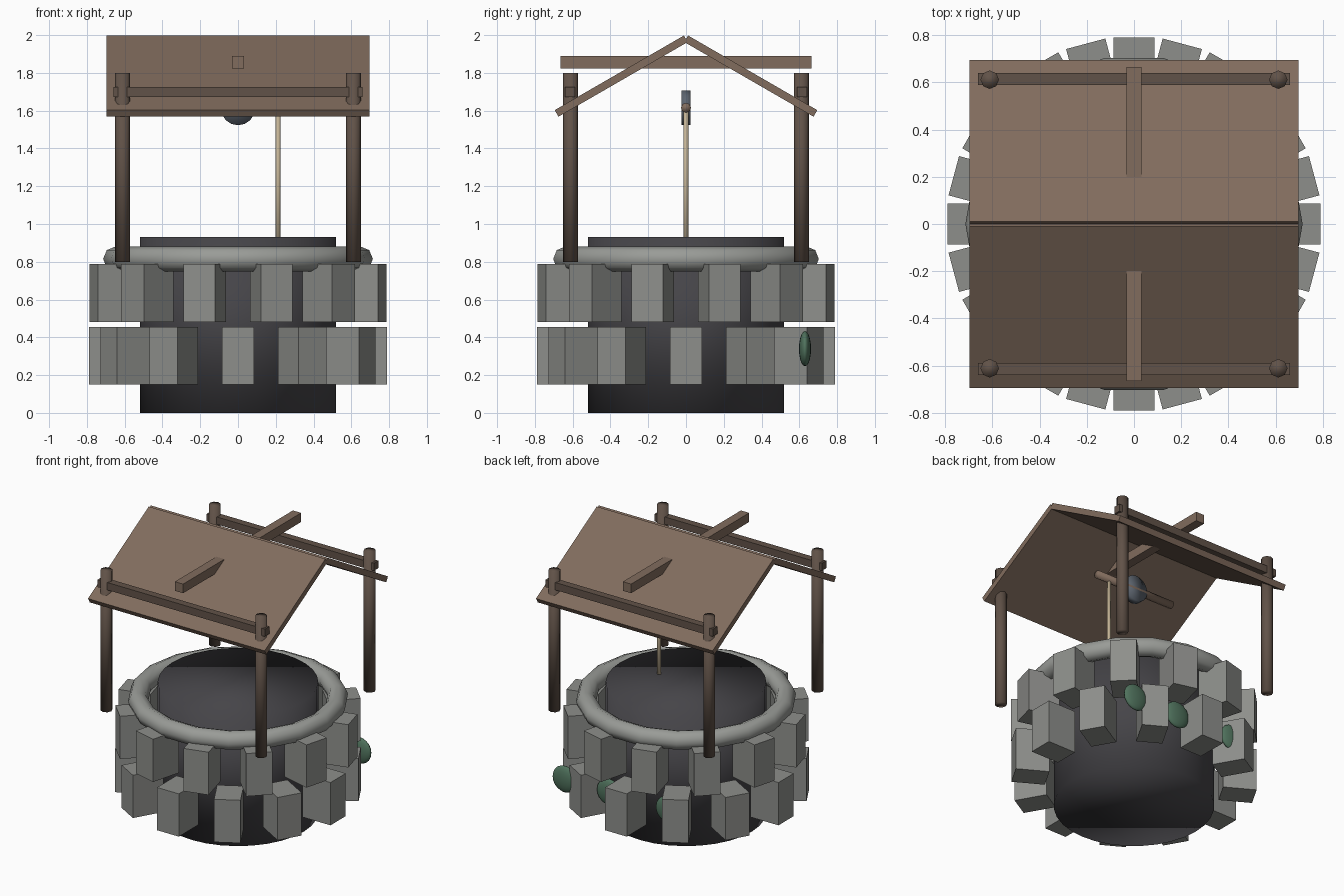
import bpy
from math import radians, sin, cos, pi

if "Cube" in bpy.data.objects:
    bpy.data.objects.remove(bpy.data.objects["Cube"])


def mat(name, rgb):
    m = bpy.data.materials.new(name)
    m.diffuse_color = (*rgb, 1)
    m.use_nodes = True
    m.node_tree.nodes["Principled BSDF"].inputs["Base Color"].default_value = m.diffuse_color
    return m


STONE = mat("stone", (0.27, 0.275, 0.26))
RIM = mat("rim_stone", (0.32, 0.33, 0.31))
DARK = mat("dark_stone", (0.06, 0.058, 0.065))
ROOF = mat("roof_wood", (0.22, 0.15, 0.11))
WOOD = mat("post_wood", (0.12, 0.085, 0.065))
MOSS = mat("moss", (0.08, 0.17, 0.11))
METAL = mat("metal", (0.11, 0.13, 0.16))
ROPE = mat("rope", (0.55, 0.45, 0.30))


def finish(name, material, smooth=False):
    ob = bpy.context.object
    ob.name = name
    ob.data.materials.append(material)
    if smooth:
        bpy.ops.object.shade_smooth()
    return ob


def box(name, loc, size, material, rot=(0, 0, 0)):
    bpy.ops.mesh.primitive_cube_add(size=1, location=loc, rotation=rot)
    bpy.context.object.scale = size
    return finish(name, material)


def cylinder(name, loc, radius, depth, sides, material, rot=(0, 0, 0)):
    bpy.ops.mesh.primitive_cylinder_add(vertices=sides, radius=radius, depth=depth,
                                        location=loc, rotation=rot)
    return finish(name, material, True)


# Solid dark shaft
cylinder("well_shaft", (0, 0, 0.465), 0.519, 0.93, 32, DARK)

# Two staggered courses of stone blocks
for row, (z, height, offset) in enumerate([(0.303, 0.305, 0), (0.635, 0.305, 15)]):
    for i in range(12):
        a = radians(30 * i + offset)
        box(f"stone_row{row + 1}_{i + 1}", (0.68 * cos(a), 0.68 * sin(a), z),
            (0.22, 0.172, height), STONE, (0, 0, a))

# Rounded rim
bpy.ops.mesh.primitive_torus_add(major_segments=18, minor_segments=8, major_radius=0.648,
                                 minor_radius=0.066, location=(0, 0, 0.815))
finish("stone_rim", RIM, True)

# Moss patches on the back
for i, x in enumerate([0.515, 0.165, -0.30]):
    bpy.ops.mesh.primitive_uv_sphere_add(segments=16, ring_count=10, radius=1,
                                         location=(x, 0.63, 0.34))
    bpy.context.object.scale = (0.095, 0.032, 0.093)
    finish(f"moss_{i + 1}", MOSS, True)

# Posts, side beams and roof panels, mirrored front to back
for side, s in (("front", -1), ("back", 1)):
    for hand, h in (("left", -1), ("right", 1)):
        cylinder(f"{side}_{hand}_post", (h * 0.611, s * 0.611, 1.3), 0.039, 1.0, 8, WOOD)
    box(f"{side}_beam", (0, s * 0.614, 1.70), (1.32, 0.052, 0.053), WOOD)
    box(f"{side}_roof_panel", (0, s * 0.343, 1.783), (1.394, 0.79, 0.04), ROOF,
        (radians(-30 * s), 0, 0))

# Cross beam through the roof
box("cross_beam", (0, 0, 1.857), (0.065, 1.33, 0.065), ROOF)

# Pulley wheel, axle and rope
cylinder("pulley_wheel", (0, 0, 1.615), 0.092, 0.048, 16, METAL, (pi / 2, 0, 0))
cylinder("axle", (0, 0, 1.615), 0.027, 0.63, 8, ROOF, (0, pi / 2, 0))
cylinder("rope", (0.212, 0, 1.2), 0.0125, 0.8, 8, ROPE)
